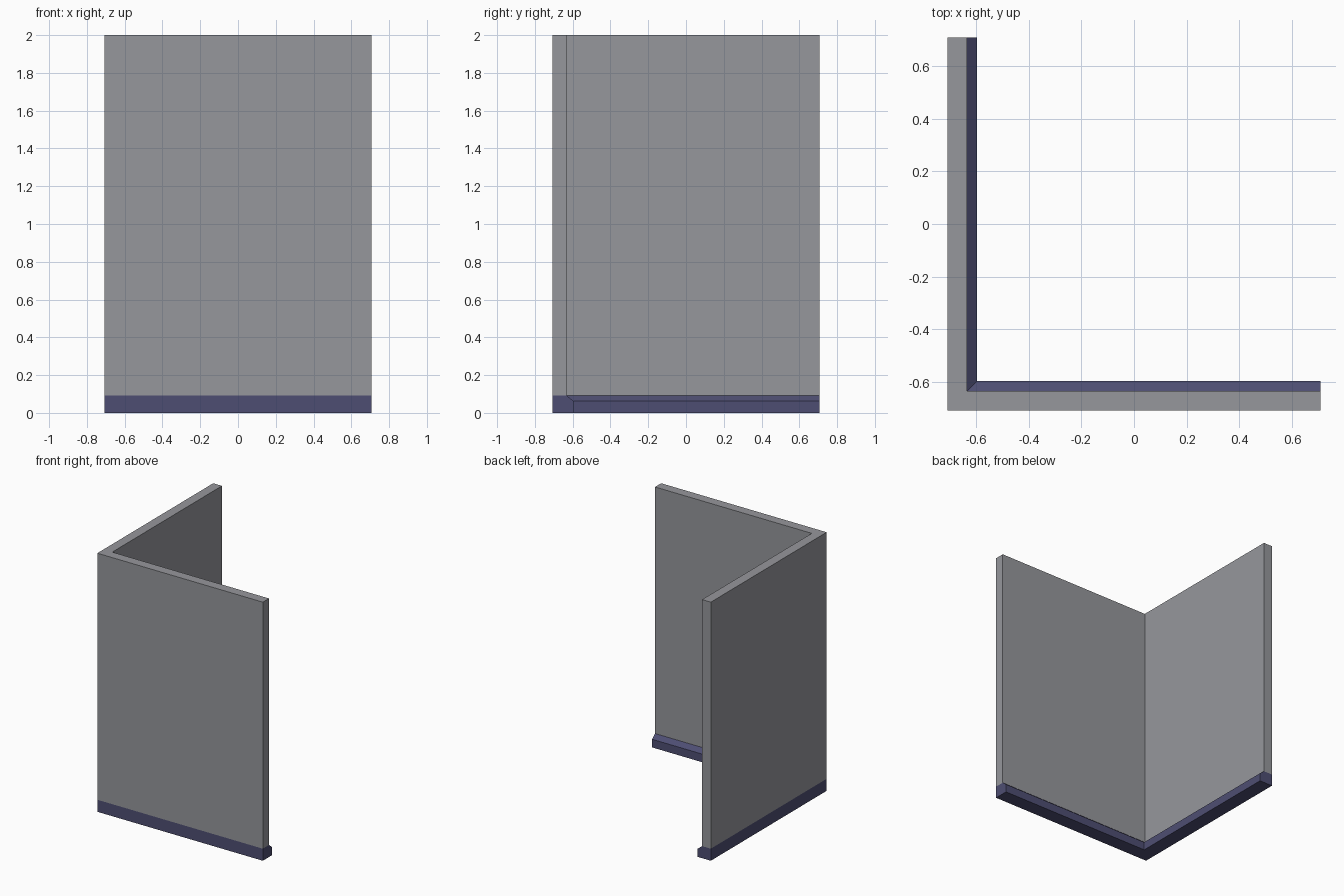
import bpy, bmesh

if "Cube" in bpy.data.objects:
    bpy.data.objects.remove(bpy.data.objects["Cube"])

H = 0.708        # half width of the footprint
WALL = 0.075     # wall thickness
LIP = 0.112      # skirting thickness
TOP = 0.093      # skirting height


def material(name, rgb):
    m = bpy.data.materials.new(name)
    m.diffuse_color = (*rgb, 1.0)
    m.use_nodes = True
    m.node_tree.nodes["Principled BSDF"].inputs["Base Color"].default_value = m.diffuse_color
    return m


def corner_sweep(name, profile, mat):
    """Sweep a (depth, height) profile around the mitred L-shaped corner."""
    bm = bmesh.new()
    stations = [
        [bm.verts.new((H, -H + d, z)) for d, z in profile],
        [bm.verts.new((-H + d, -H + d, z)) for d, z in profile],
        [bm.verts.new((-H + d, H, z)) for d, z in profile],
    ]
    n = len(profile)
    for a, b in zip(stations, stations[1:]):
        for i in range(n):
            j = (i + 1) % n
            bm.faces.new((a[i], a[j], b[j], b[i]))
    bm.faces.new(stations[0])
    bm.faces.new(stations[-1])
    bmesh.ops.recalc_face_normals(bm, faces=bm.faces)
    mesh = bpy.data.meshes.new(name)
    bm.to_mesh(mesh)
    bm.free()
    mesh.materials.append(mat)
    obj = bpy.data.objects.new(name, mesh)
    bpy.context.collection.objects.link(obj)
    return obj


grey = material("wall grey", (0.305, 0.309, 0.332))
blue = material("skirting blue", (0.076, 0.076, 0.17))

# Two walls meeting at a corner
corner_sweep("corner_wall", [(0, TOP), (WALL, TOP), (WALL, 2), (0, 2)], grey)

# Skirting with a chamfered top on the inside
corner_sweep("skirting_board",
             [(0, 0), (LIP, 0), (LIP, 0.063), (WALL, TOP), (0, TOP)], blue)
